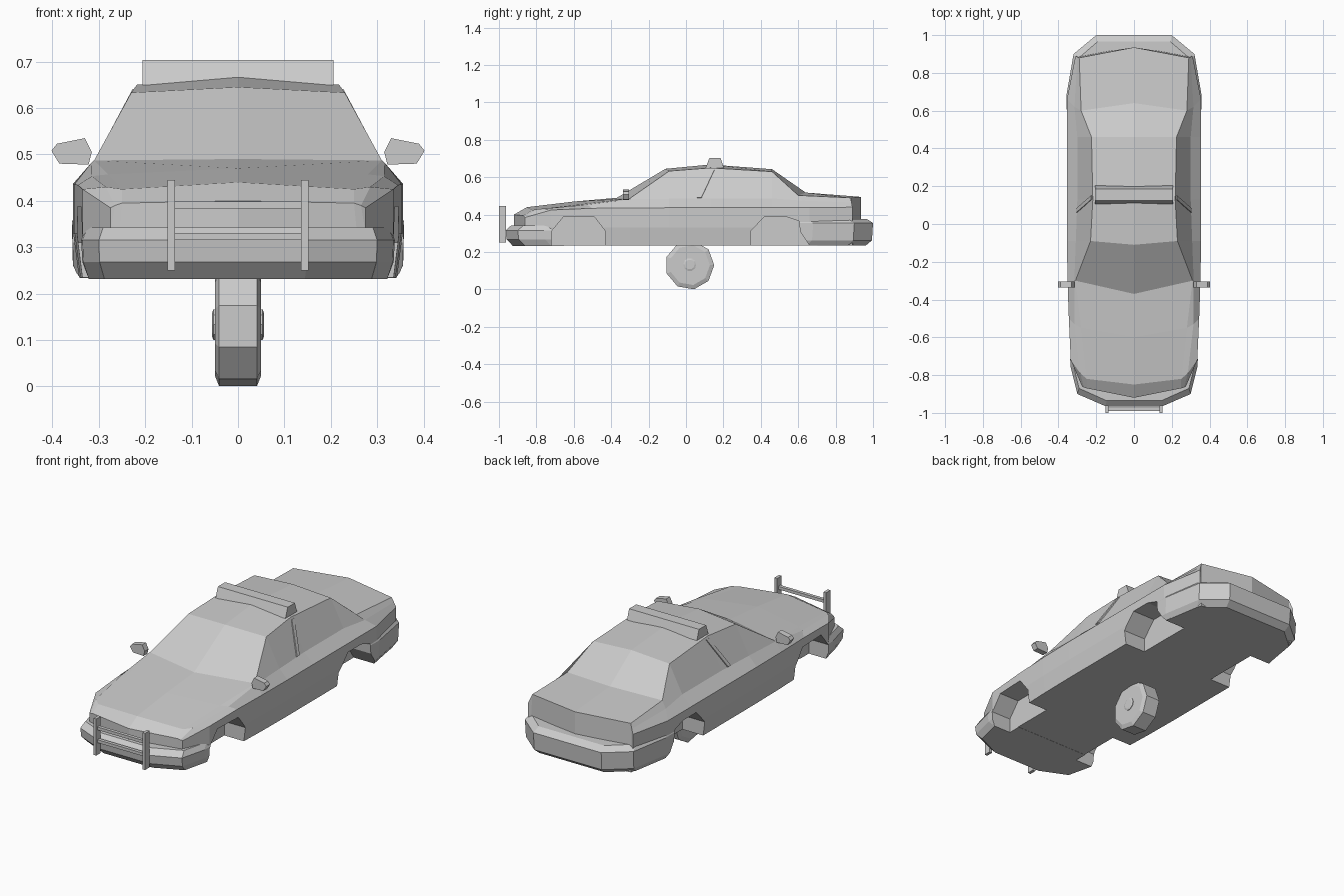
import bpy
import bmesh
import math
from mathutils import Vector

default_cube = bpy.data.objects.get("Cube")
if default_cube:
    bpy.data.objects.remove(default_cube, do_unlink=True)

# Single plain paint
grey = bpy.data.materials.new("plain grey")
grey.use_nodes = True
colour = (0.6, 0.6, 0.6, 1)
grey.diffuse_color = colour
grey.node_tree.nodes["Principled BSDF"].inputs["Base Color"].default_value = colour


def finish(name, bm, mirrored=False):
    """Turn a bmesh into an object, optionally adding its mirror image."""
    if mirrored:
        copy = bmesh.ops.duplicate(bm, geom=bm.verts[:] + bm.edges[:] + bm.faces[:])
        for item in copy["geom"]:
            if isinstance(item, bmesh.types.BMVert):
                item.co.x = -item.co.x
    bmesh.ops.remove_doubles(bm, verts=bm.verts, dist=0.0005)
    bmesh.ops.recalc_face_normals(bm, faces=bm.faces)
    mesh = bpy.data.meshes.new(name)
    bm.to_mesh(mesh)
    bm.free()
    mesh.materials.append(grey)
    obj = bpy.data.objects.new(name, mesh)
    bpy.context.collection.objects.link(obj)
    return obj


def loft(bm, sections, closed=False, caps=False):
    """Skin a sequence of equally long point lists."""
    rows = [[bm.verts.new(p) for p in section] for section in sections]
    count = len(rows[0])
    for a, b in zip(rows, rows[1:]):
        for i in range(count if closed else count - 1):
            j = (i + 1) % count
            bm.faces.new((a[i], a[j], b[j], b[i]))
    if caps:
        bm.faces.new(rows[0])
        bm.faces.new(rows[-1])
    return rows


def prism_x(name, outline, x0, x1, mirrored=False):
    """Extrude a (y, z) outline along x."""
    bm = bmesh.new()
    loft(bm, [[(x, y, z) for y, z in outline] for x in (x0, x1)], True, True)
    return finish(name, bm, mirrored)


def prism_y(name, outline, y0, y1, mirrored=False):
    """Extrude an (x, z) outline along y."""
    bm = bmesh.new()
    loft(bm, [[(x, y, z) for x, z in outline] for y in (y0, y1)], True, True)
    return finish(name, bm, mirrored)


def rect(a0, a1, b0, b1):
    return [(a0, b0), (a1, b0), (a1, b1), (a0, b1)]


# Body shell: rails running from nose to tail, one half
centre = [(0, -.92, .40), (0, -.85, .44), (0, -.6, .47), (0, -.37, .49), (0, -.11, .645),
          (0, .13, .668), (0, .46, .643), (0, .64, .518), (0, .935, .495)]
edge = [(.25, -.87, .395), (.25, -.82, .425), (.28, -.55, .457), (.31, -.3, .487), (.23, -.09, .633),
        (.218, .13, .65), (.225, .46, .63), (.28, .6, .503), (.29, .88, .49)]
shoulder = [(.265, -.865, .39), (.285, -.79, .43), (.315, -.53, .453), (.316, -.3, .482), (.308, -.09, .485),
            (.3, .13, .487), (.3, .46, .487), (.315, .62, .475), (.3, .885, .465)]
belt = [(.275, -.86, .385), (.335, -.72, .425), (.345, -.5, .434), (.352, -.3, .436), (.355, -.09, .437),
        (.355, .13, .437), (.355, .46, .437), (.355, .66, .437), (.31, .89, .44)]
waist = [(x, y, .33) for x, y, z in belt]
sill = [(x * .965, y, .235) for x, y, z in belt]
keel = [(0, y, .235) for x, y, z in centre]

bm = bmesh.new()
rails = loft(bm, [centre, edge, shoulder, belt, waist, sill, keel])
for end in (0, -1):
    top, rim, mid, side, low, foot, base = [rail[end] for rail in rails]
    bm.faces.new((top, rim, foot, base))
    bm.faces.new((rim, mid, side, low, foot))
bmesh.ops.triangulate(bm, faces=[f for f in bm.faces if len(f.verts) > 4])
body = finish("body_shell", bm, True)


def bumper(name, half, levels):
    """Stack inset copies of a half plan outline; levels are (z, inset)."""
    outline = half + [(-x, y) for x, y in reversed(half)]
    sections = []
    for z, inset in levels:
        ring = []
        for x, y in outline:
            ring.append((x * (1 - inset), y - math.copysign(inset, y), z))
        sections.append(ring)
    bm = bmesh.new()
    loft(bm, sections, True, True)
    return finish(name, bm)


front_bumper = bumper("front_bumper", [(.34, -.69), (.335, -.76), (.3, -.9), (.15, -.965)],
                      [(.232, .04), (.268, .006), (.315, 0), (.342, .03)])
rear_bumper = bumper("rear_bumper", [(.357, .58), (.358, .68), (.32, .9), (.2, 1)],
                     [(.234, .04), (.262, .006), (.355, 0), (.378, .035)])

# Wheel arches cut through shell and bumpers
front_arch = [(-.72, .2), (-.72, .31), (-.655, .388), (-.49, .388), (-.43, .31), (-.43, .2)]
rear_arch = [(.345, .2), (.345, .31), (.42, .39), (.53, .39), (.605, .365), (.61, .31), (.66, .235), (.66, .2)]
for outline, targets in ((front_arch, (body, front_bumper)), (rear_arch, (body, rear_bumper))):
    cutter = prism_x("arch_cutter", outline, .22, .5, True)
    cutter.hide_render = True
    for target in targets:
        cut = target.modifiers.new("wheel arch", "BOOLEAN")
        cut.operation = "DIFFERENCE"
        cut.solver = "EXACT"
        cut.object = cutter
        bpy.context.view_layer.objects.active = target
        bpy.ops.object.modifier_apply(modifier=cut.name)
    bpy.data.objects.remove(cutter, do_unlink=True)

# Door pillars: thin plates lying on the side glass
foot, head = Vector((.302, .06, .488)), Vector((.222, .13, .638))
bm = bmesh.new()
along = Vector((0, .022, 0))
out = Vector((.005, 0, .003))
loft(bm, [[p, p + along, p + along + out, p + out] for p in (foot, head)], True, True)
finish("door_pillars", bm, True)

# Roof light bar
prism_x("roof_light_bar", [(.105, .65), (.125, .703), (.185, .703), (.203, .65)], -.206, .206)

# Door mirrors
prism_y("door_mirrors", [(.315, .505), (.33, .535), (.39, .523), (.402, .508), (.385, .48), (.322, .478)],
        -.336, -.304, True)

# Push bar
prism_y("push_bar_posts", rect(.136, .152, .25, .445), -1, -.962, True)
for name, z in (("push_bar_lower_rail", .315), ("push_bar_upper_rail", .383)):
    prism_y(name, rect(-.14, .14, z, z + .016), -.99, -.972)


def turned_x(name, profile, sides, y, z):
    """Revolve an (x, radius) profile about the x axis."""
    bm = bmesh.new()
    angles = [math.tau * i / sides for i in range(sides)]
    loft(bm, [[(x, y + r * math.cos(a), z + r * math.sin(a)) for a in angles]
              for x, r in profile], True, True)
    return finish(name, bm)


# Single wheel below the body, with hub caps on both sides
turned_x("wheel", [(-.05, .108), (-.041, .131), (.041, .131), (.05, .108)], 9, .02, .13)
turned_x("wheel_hub", [(-.056, .026), (-.053, .035), (.053, .035), (.056, .026)], 10, .02, .133)
